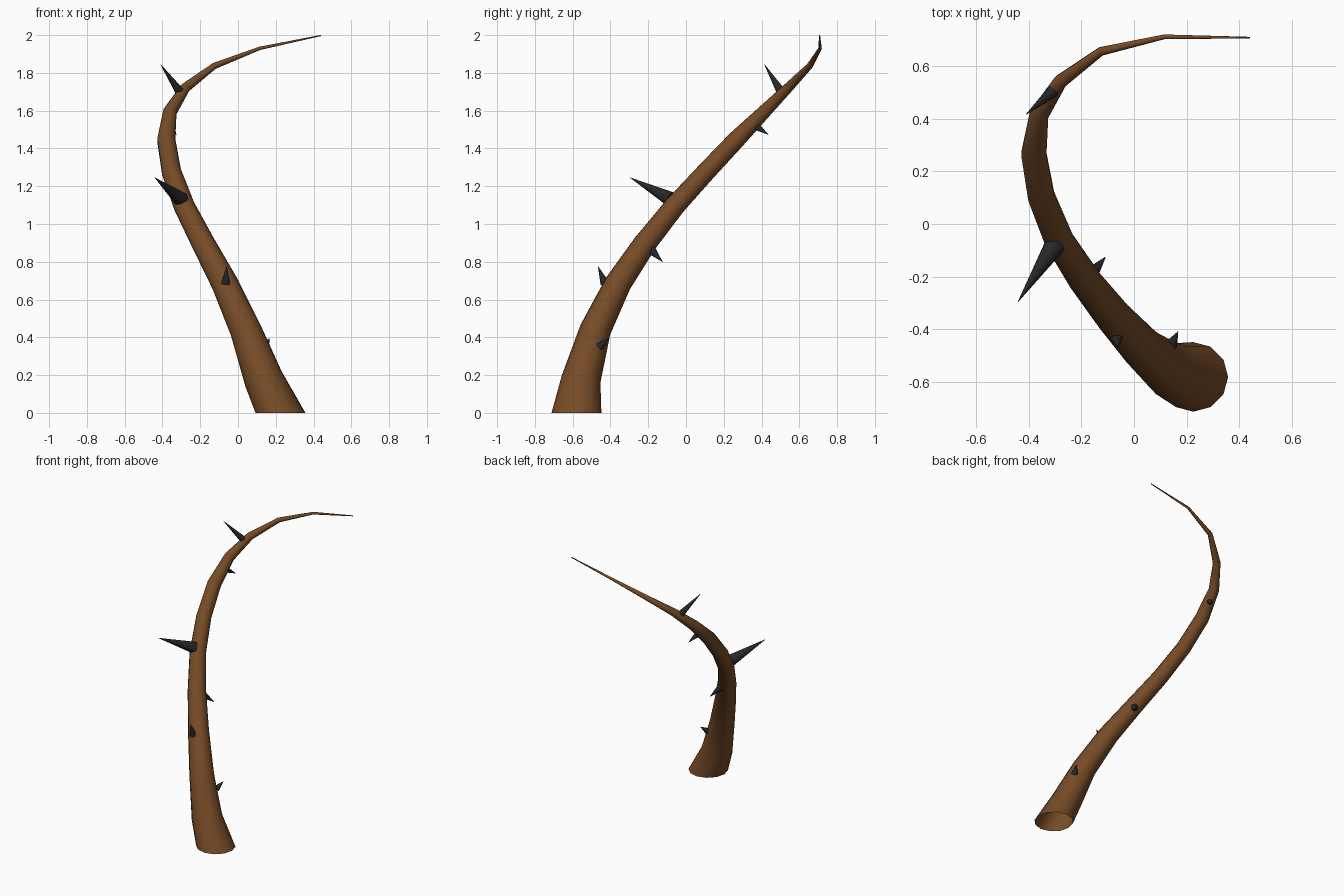
import bpy, bmesh, math
from mathutils import Vector

if "Cube" in bpy.data.objects:
    bpy.data.objects.remove(bpy.data.objects["Cube"])


def material(name, rgb):
    m = bpy.data.materials.new(name)
    m.diffuse_color = (*rgb, 1)
    m.use_nodes = True
    m.node_tree.nodes["Principled BSDF"].inputs["Base Color"].default_value = m.diffuse_color
    return m


BROWN = material("bark brown", (0.18, 0.07, 0.02))
BLACK = material("thorn black", (0.02, 0.021, 0.023))


def finish(bm, name, mat, angle):
    me = bpy.data.meshes.new(name)
    bm.to_mesh(me)
    bm.free()
    ob = bpy.data.objects.new(name, me)
    bpy.context.collection.objects.link(ob)
    me.materials.append(mat)
    bpy.ops.object.select_all(action='DESELECT')
    ob.select_set(True)
    bpy.context.view_layer.objects.active = ob
    bpy.ops.object.shade_smooth_by_angle(angle=math.radians(angle))
    return ob


# Stem: centre line and radius of each ring
PATH = [
    (0.225, -0.58, 0, 0.132), (0.135, -0.555, 0.18, 0.104),
    (0.04, -0.48, 0.44, 0.083), (-0.07, -0.36, 0.685, 0.071),
    (-0.185, -0.215, 0.90, 0.062), (-0.285, -0.06, 1.095, 0.056),
    (-0.352, 0.105, 1.275, 0.052), (-0.38, 0.265, 1.445, 0.049),
    (-0.36, 0.415, 1.595, 0.037), (-0.28, 0.54, 1.72, 0.027),
    (-0.125, 0.655, 1.837, 0.017), (0.115, 0.71, 1.93, 0.009),
    (0.44, 0.707, 1.998, 0.003)]


def build_stem(sides=12):
    bm = bmesh.new()
    pts = [Vector(p[:3]) for p in PATH]
    tangent, u = Vector((0, 0, 1)), Vector((1, 0, 0))
    prev = None
    for i, p in enumerate(pts):
        if i:  # the base ring stays level, the others follow the curve
            a = (p - pts[i - 1]).normalized()
            b = (pts[i + 1] - p).normalized() if i < len(pts) - 1 else a
            new = (a + b).normalized()
            u = tangent.rotation_difference(new) @ u
            tangent = new
        v = tangent.cross(u)
        ring = []
        for k in range(sides):
            t = math.tau * k / sides
            ring.append(bm.verts.new(p + PATH[i][3] * (u * math.cos(t) + v * math.sin(t))))
        if prev:
            for k in range(sides):
                n = (k + 1) % sides
                bm.faces.new((prev[k], prev[n], ring[n], ring[k]))
        prev = ring
    bm.faces.new(prev)  # close the tip, the base is open
    finish(bm, "stem", BROWN, 50)


build_stem()

# Thorns: base centre, tip, base radius
THORNS = [
    ((-0.30, -0.08, 1.13), (-0.44, -0.295, 1.245), 0.041),
    ((-0.065, -0.43, 0.685), (-0.06, -0.465, 0.775), 0.024),
    ((0.142, -0.457, 0.352), (0.167, -0.408, 0.395), 0.023),
    ((-0.158, -0.185, 0.863), (-0.108, -0.125, 0.80), 0.026),
    ((-0.355, 0.375, 1.515), (-0.327, 0.437, 1.473), 0.02),
    ((-0.308, 0.503, 1.70), (-0.41, 0.415, 1.845), 0.024)]

for i, (base, tip, r) in enumerate(THORNS):
    base, tip = Vector(base), Vector(tip)
    d = tip - base
    bm = bmesh.new()
    bmesh.ops.create_cone(bm, cap_ends=True, segments=10, radius1=r,
                          radius2=0.001, depth=d.length)
    ob = finish(bm, f"thorn_{i + 1}", BLACK, 50)
    ob.location = (base + tip) / 2
    ob.rotation_euler = d.to_track_quat('Z', 'Y').to_euler()
